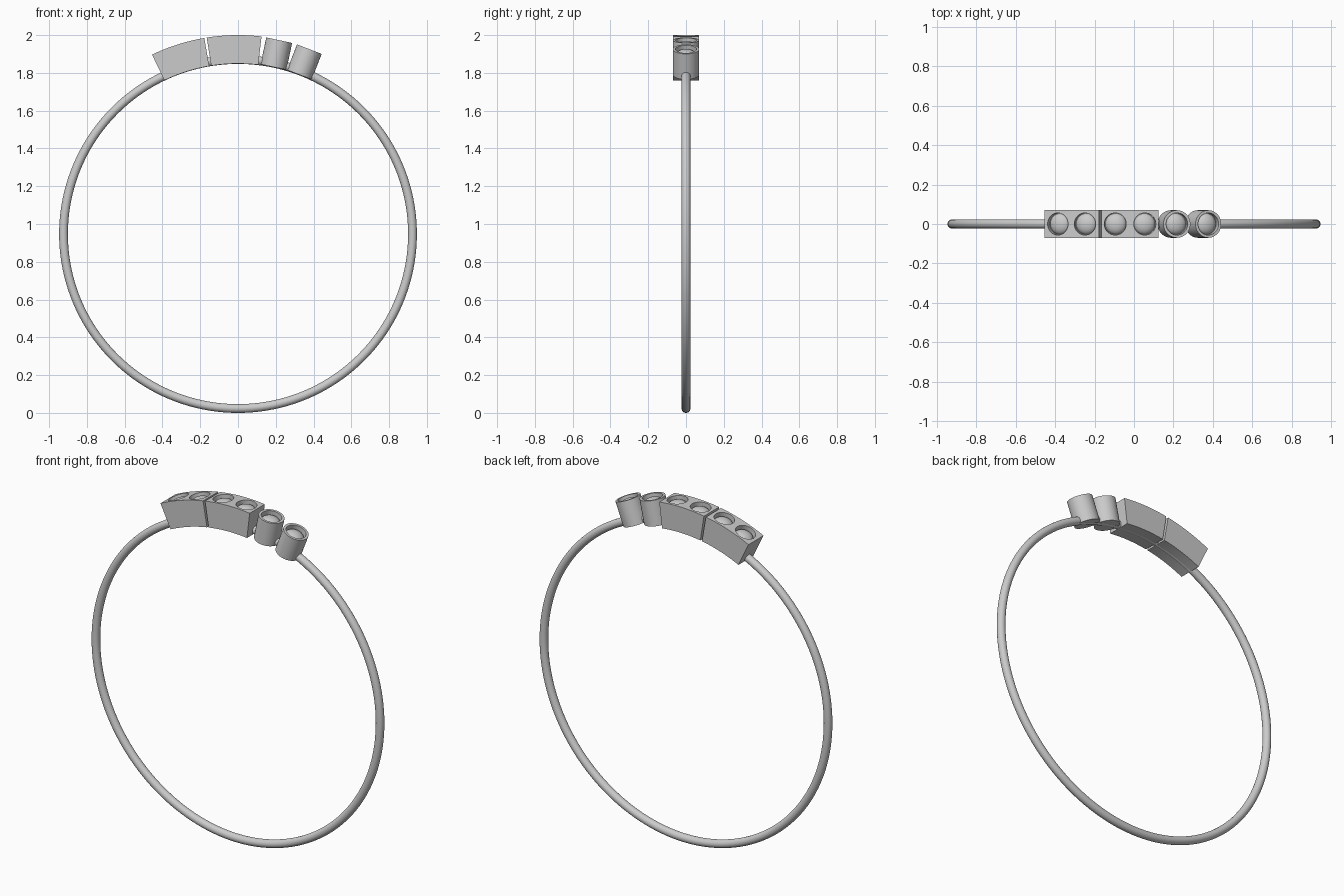
import bpy, bmesh
from math import radians, sin, cos, pi
from mathutils import Matrix, Vector

if "Cube" in bpy.data.objects:
    bpy.data.objects.remove(bpy.data.objects["Cube"])

CZ = 0.947                      # ring centre height
R_IN, R_OUT = 0.902, 1.053      # inner / outer radius of the settings
HALF = 0.07                     # half depth of the settings
HOLE, DEPTH = 0.056, 0.035      # stone recess


def on_ring(deg):
    return Matrix.Translation((0, 0, CZ)) @ Matrix.Rotation(radians(deg), 4, 'Y')


def finish(bm, name):
    bmesh.ops.recalc_face_normals(bm, faces=bm.faces)
    me = bpy.data.meshes.new(name)
    bm.to_mesh(me)
    bm.free()
    ob = bpy.data.objects.new(name, me)
    bpy.context.collection.objects.link(ob)
    return ob


def smooth(ob):
    bpy.ops.object.select_all(action='DESELECT')
    ob.select_set(True)
    bpy.context.view_layer.objects.active = ob
    bpy.ops.object.shade_smooth_by_angle(angle=radians(30))


def lathe(name, profile, deg, n=48):
    """Closed solid turned around the radial axis at an angle on the ring."""
    bm = bmesh.new()
    verts = [bm.verts.new((r, 0, z)) for r, z in profile]
    edges = [bm.edges.new(p) for p in zip(verts, verts[1:])]
    bmesh.ops.spin(bm, geom=verts + edges, axis=(0, 0, 1), cent=(0, 0, 0),
                   angle=2 * pi, steps=n, use_duplicate=False)
    bmesh.ops.remove_doubles(bm, verts=bm.verts, dist=1e-5)
    bmesh.ops.transform(bm, matrix=on_ring(deg), verts=bm.verts)
    return finish(bm, name)


def stone(i, deg, top):
    rad, rise, base = HOLE - 0.002, 0.032, top - 0.037
    prof = [(0, base - 0.006), (rad, base - 0.006)]
    prof += [(rad * cos(t * pi / 20), base + rise * sin(t * pi / 20)) for t in range(10)]
    smooth(lathe(f"stone_{i}", prof + [(0, base + rise)], deg))


def curved_block(name, a0, a1, stones):
    # arc-shaped side profile, extruded through the depth
    n = 16
    angs = [radians(a0 + (a1 - a0) * k / n) for k in range(n + 1)]
    pts = [(R_OUT * sin(a), R_OUT * cos(a)) for a in angs]
    pts += [(R_IN * sin(a), R_IN * cos(a)) for a in reversed(angs)]
    bm = bmesh.new()
    face = bm.faces.new([bm.verts.new((x, -HALF, z + CZ)) for x, z in pts])
    ext = bmesh.ops.extrude_face_region(bm, geom=[face])
    moved = [v for v in ext["geom"] if isinstance(v, bmesh.types.BMVert)]
    bmesh.ops.translate(bm, vec=Vector((0, 2 * HALF, 0)), verts=moved)
    block = finish(bm, name)
    # round recesses for the stones
    for k, deg in enumerate(stones):
        z0, z1 = R_OUT - DEPTH, R_OUT + 0.05
        cut = lathe(f"{name}_cutter_{k}", [(0, z0), (HOLE, z0), (HOLE, z1), (0, z1)], deg)
        mod = block.modifiers.new("recess", 'BOOLEAN')
        mod.operation, mod.solver, mod.object = 'DIFFERENCE', 'EXACT', cut
        bpy.context.view_layer.objects.active = block
        bpy.ops.object.modifier_apply(modifier=mod.name)
        bpy.data.objects.remove(cut)
    smooth(block)


# Band
bpy.ops.mesh.primitive_torus_add(major_radius=0.9238, minor_radius=0.0232,
                                 major_segments=160, minor_segments=24,
                                 location=(0, 0, CZ), rotation=(pi / 2, 0, 0))
band = bpy.context.object
band.name = "band"
smooth(band)

# Two curved double-stone blocks
curved_block("left_block", -25.6, -9.75, (-21.6, -13.7))
curved_block("middle_block", -9.05, 6.8, (-5.2, 3.0))

# Two round single-stone cups
top = 1.049
for name, deg in (("inner_cup", 12.0), ("outer_cup", 21.1)):
    smooth(lathe(name, [(0, 0.904), (HALF, 0.904), (HALF, top), (HOLE, top),
                        (HOLE, top - DEPTH), (0, top - DEPTH)], deg))

# Domed stones
for i, deg in enumerate((-21.6, -13.7, -5.2, 3.0, 12.0, 21.1)):
    stone(i + 1, deg, R_OUT if deg < 10 else top)
